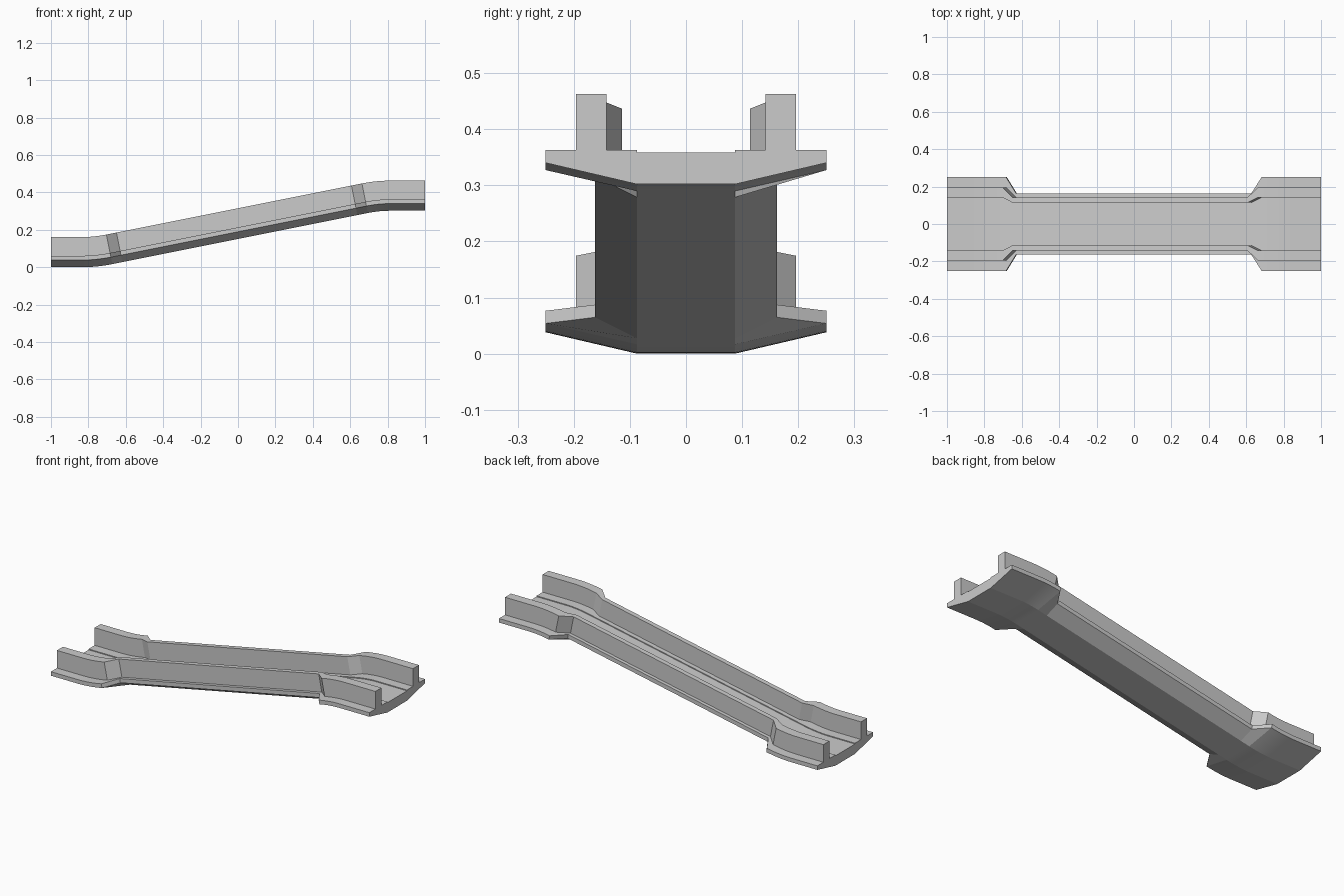
import bpy, bmesh, math

if "Cube" in bpy.data.objects:
    bpy.data.objects.remove(bpy.data.objects["Cube"])

# Half cross-sections (y, height), from keel edge round to the recessed floor
wide = [(.0875, 0), (.25, .038), (.25, .061), (.196, .061), (.196, .161),
        (.142, .161), (.142, .061), (.0875, .061), (.0875, .056)]
narrow = [(.0875, 0), (.162, .038), (.162, .061), (.142, .061), (.142, .161),
          (.114, .161), (.114, .061), (.0875, .061), (.0875, .056)]

RISE, SLOPE, BEND = .302, .2, .755


def bend(x0, z0, x1, z1, xc, zc, a0, a1, steps=8):
    """Stations along a smooth bend: x, z, tilt."""
    out = []
    for i in range(steps + 1):
        t = i / steps
        u = 1 - t
        out.append((u*u*x0 + 2*u*t*xc + t*t*x1,
                    u*u*z0 + 2*u*t*zc + t*t*z1, a0 + (a1 - a0) * t))
    return out


def ramp_z(x):
    return RISE / 2 + SLOPE * x


tilt = math.atan(SLOPE)
stations = [(-1, 0, 0, wide)]
stations += [(*s, wide) for s in bend(-.838, 0, -.672, ramp_z(-.672), -BEND, 0, 0, tilt)]
stations += [(-.618, ramp_z(-.618), tilt, narrow), (.638, ramp_z(.638), tilt, narrow)]
stations += [(*s, wide) for s in bend(.694, ramp_z(.694), .816, RISE, BEND, RISE, tilt, 0)]
stations += [(1, RISE, 0, wide)]

# Loft the trough through all stations
bm = bmesh.new()
rings = []
for x, z, a, half in stations:
    outline = half + [(-y, h) for y, h in reversed(half)]
    rings.append([bm.verts.new((x - h * math.sin(a), y, z + h * math.cos(a)))
                  for y, h in outline])
n = len(rings[0])
for r0, r1 in zip(rings, rings[1:]):
    for i in range(n):
        j = (i + 1) % n
        bm.faces.new((r0[i], r0[j], r1[j], r1[i]))
bm.faces.new(rings[0])
bm.faces.new(rings[-1])
bmesh.ops.recalc_face_normals(bm, faces=bm.faces)

mesh = bpy.data.meshes.new("sloped_trough")
bm.to_mesh(mesh)
bm.free()
trough = bpy.data.objects.new("sloped_trough", mesh)
bpy.context.collection.objects.link(trough)

# Smooth only along the bends
bpy.context.view_layer.objects.active = trough
trough.select_set(True)
bpy.ops.object.shade_smooth_by_angle(angle=math.radians(6))
